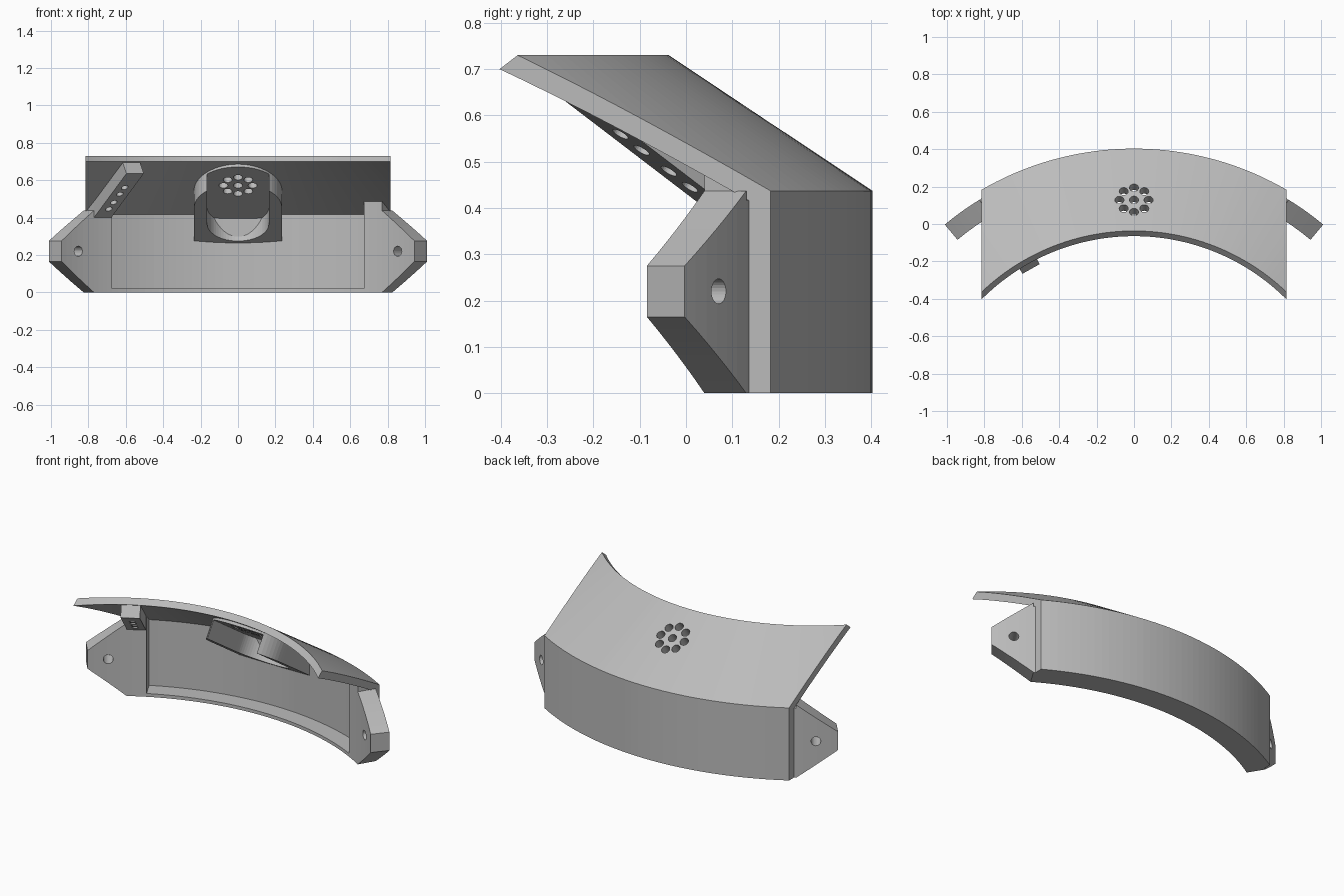
import bpy, bmesh
from math import sin, cos, radians, pi
from mathutils import Matrix, Vector

if "Cube" in bpy.data.objects:
    bpy.data.objects.remove(bpy.data.objects["Cube"])

grey = bpy.data.materials.new("light_grey")
grey.use_nodes = True
grey.diffuse_color = (0.5, 0.5, 0.5, 1)
grey.node_tree.nodes["Principled BSDF"].inputs["Base Color"].default_value = (0.5, 0.5, 0.5, 1)

# Shared dimensions: every curved part turns about one vertical axis
AXIS_Y = -1.217
R_OUT, R_WALL, R_IN = 1.62, 1.58, 1.474
TILT = radians(33.66)
POCKET, BLOCK, TIP = 27.25, 31.5, 39.8


def make(name, rings):
    """Loft closed rings of points into a capped solid."""
    bm = bmesh.new()
    loops = [[bm.verts.new(p) for p in ring] for ring in rings]
    n = len(loops[0])
    for a, b in zip(loops, loops[1:]):
        for i in range(n):
            j = (i + 1) % n
            bm.faces.new((a[i], a[j], b[j], b[i]))
    bm.faces.new(loops[0])
    bm.faces.new(loops[-1])
    bmesh.ops.recalc_face_normals(bm, faces=bm.faces[:])
    mesh = bpy.data.meshes.new(name)
    bm.to_mesh(mesh)
    bm.free()
    mesh.materials.append(grey)
    ob = bpy.data.objects.new(name, mesh)
    bpy.context.scene.collection.objects.link(ob)
    return ob


def sector(name, start, end, a0, a1, steps):
    """Sweep an (r, z) profile round the axis, blending from start to end."""
    rings = []
    for k in range(steps + 1):
        f = k / steps
        a = radians(a0 + (a1 - a0) * f)
        ring = []
        for (r0, z0), (r1, z1) in zip(start, end):
            r, z = r0 + (r1 - r0) * f, z0 + (z1 - z0) * f
            ring.append((r * sin(a), AXIS_Y + r * cos(a), z))
        rings.append(ring)
    return make(name, rings)


def frame(angle, r, z, tilt):
    """Local axes: u sideways, v up the slope, w out of the inner surface."""
    a = radians(angle)
    e, up = Vector((sin(a), cos(a), 0)), Vector((0, 0, 1))
    u = Vector((cos(a), -sin(a), 0))
    v = up * sin(tilt) - e * cos(tilt)
    w = -e * sin(tilt) - up * cos(tilt)
    m = Matrix((u, v, w)).transposed().to_4x4()
    m.translation = Vector((0, AXIS_Y, z)) + e * r
    return m


def prism(name, outline, w0, w1, m):
    return make(name, [[m @ Vector((u, v, w)) for u, v in outline] for w in (w0, w1)])


def arc(r, v, a0, a1, n=32, u=0):
    return [(u + r * cos(a0 + (a1 - a0) * i / n), v + r * sin(a0 + (a1 - a0) * i / n))
            for i in range(n + 1)]


def disc(r, u=0, v=0):
    return arc(r, v, 0, 2 * pi, 24, u)[:-1]


def boolean(ob, tools, operation="DIFFERENCE"):
    bpy.context.view_layer.objects.active = ob
    for tool in tools:
        mod = ob.modifiers.new("cut", "BOOLEAN")
        mod.operation, mod.solver, mod.object = operation, "EXACT", tool
        bpy.ops.object.modifier_apply(modifier=mod.name)
        bpy.data.objects.remove(tool)


def hole_ring(m):
    centres = [(0, 0)] + [(0.078 * cos(k * pi / 4), 0.078 * sin(k * pi / 4)) for k in range(8)]
    return [prism("hole_cutter", disc(0.024, u, v), -0.12, 0.08, m) for u, v in centres]


# Curved back wall with the sloping hood, trimmed to straight sides
shell = [(R_OUT, 0), (R_OUT, 0.437), (1.18, 0.73), (1.152, 0.70), (R_WALL, 0.416), (R_WALL, 0)]
wall = sector("wall_and_hood", shell, shell, -48, 48, 64)
side = 0.815
trim = make("trim_box", [[(-side, y, z), (side, y, z), (side, y, z + 2), (-side, y, z + 2)]
                         for y, z in ((-1, -1), (1, -1))])
boolean(wall, [trim], "INTERSECT")
lamp = frame(0, 1.324, 0.586, TILT)
boolean(wall, hole_ring(lamp))

# Thin ledge along the bottom of the inner pocket
ledge = [(R_WALL, 0), (R_WALL, 0.02), (R_IN, 0.02), (R_IN, 0)]
sector("bottom_ledge", ledge, ledge, -POCKET, POCKET, 36)

# End blocks and tapered mounting tabs with a screw hole
block = [(R_WALL, 0), (R_WALL, 0.416), (R_IN, 0.487), (R_IN, 0)]
root = [(R_WALL, 0), (R_WALL, 0.437), (R_IN, 0.437), (R_IN, 0)]
tip = [(R_WALL, 0.165), (R_WALL, 0.275), (R_IN, 0.275), (R_IN, 0.165)]
for s, label in ((1, "left"), (-1, "right")):
    sector(label + "_end_block", block, block, s * POCKET, s * BLOCK, 4)
    tab = sector(label + "_mounting_tab", root, tip, s * BLOCK, s * TIP, 6)
    hole = prism("screw_cutter", disc(0.027), -0.3, 0.3,
                 frame(s * 35.4, 1.53, 0.22, pi / 2))
    boolean(tab, [hole])

# U-shaped holder under the hood, open towards the front
outline = [(-0.235, -0.42), (0.235, -0.42)] + arc(0.235, -0.055, 0, pi)
holder = prism("central_holder", outline, -0.01, 0.126, lamp)
slot = [(0.165, 0.4), (-0.165, 0.4)] + arc(0.165, -0.208, pi, 2 * pi)
boolean(holder, [prism("slot_cutter", slot, 0.018, 0.3, lamp)])
inside = [(0.5, 0), (1.6, 0), (1.6, 0.9), (0.5, 0.9)]
boolean(holder, [sector("inside_volume", inside, inside, -20, 20, 16)], "INTERSECT")
boolean(holder, hole_ring(lamp))

# Slanted bar under the hood on the right, with four blind holes
bar_frame = frame(-29.4, 1.121, 0.635, TILT)
half, back = 0.053, -0.47
bar = prism("slanted_bar", [(-half, back), (half, back), (half, 0), (-half, 0)],
            -0.08, 0, bar_frame)
boolean(bar, [prism("blind_cutter", disc(0.019, 0, v), -0.05, 0.05, bar_frame)
              for v in (-0.136, -0.199, -0.28, -0.343)])
